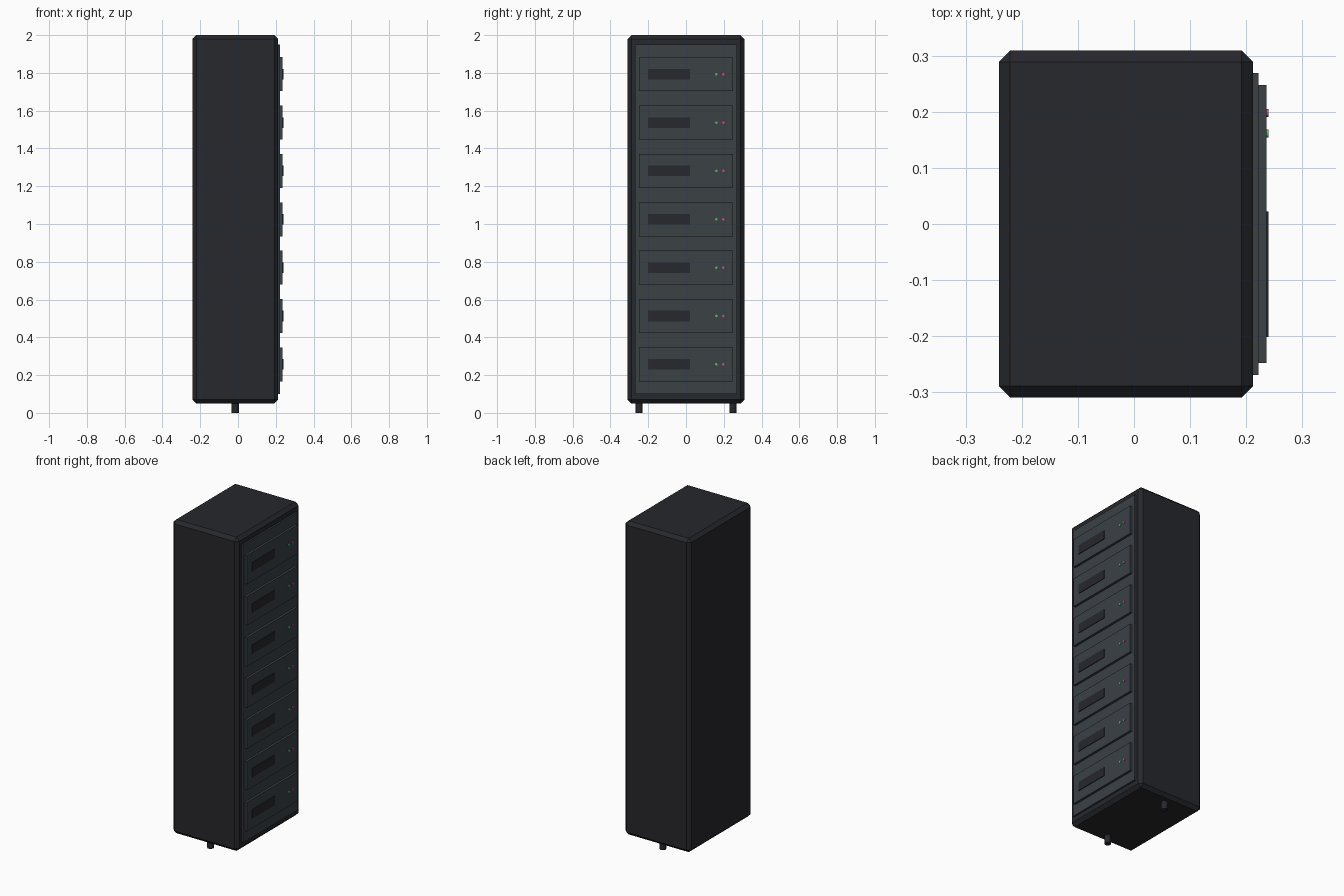
import bpy
from math import pi

if "Cube" in bpy.data.objects:
    bpy.data.objects.remove(bpy.data.objects["Cube"])


def material(name, rgb):
    m = bpy.data.materials.new(name)
    m.diffuse_color = (*rgb, 1)
    m.use_nodes = True
    m.node_tree.nodes["Principled BSDF"].inputs["Base Color"].default_value = m.diffuse_color
    return m


BLACK = material("black_metal", (0.02, 0.021, 0.025))
GREY = material("grey_panel", (0.043, 0.052, 0.06))
GREEN = material("green_light", (0.06, 0.5, 0.15))
PINK = material("pink_light", (0.65, 0.06, 0.28))


def box(name, x, y, z, mat):
    """Box from (min, max) pairs on each axis."""
    bpy.ops.mesh.primitive_cube_add(size=1, location=[sum(a) / 2 for a in (x, y, z)])
    o = bpy.context.object
    o.name = name
    o.scale = [a[1] - a[0] for a in (x, y, z)]
    bpy.ops.object.transform_apply(location=False, rotation=False, scale=True)
    o.data.materials.append(mat)
    return o


def cylinder(name, loc, radius, depth, mat, rot=(0, 0, 0)):
    bpy.ops.mesh.primitive_cylinder_add(vertices=16, radius=radius, depth=depth,
                                        location=loc, rotation=rot)
    o = bpy.context.object
    o.name = name
    o.data.materials.append(mat)
    bpy.ops.object.shade_smooth_by_angle(angle=pi / 6)


# Cabinet with chamfered edges
cabinet = box("cabinet", (-0.241, 0.212), (-0.309, 0.309), (0.05, 2.0), BLACK)
bevel = cabinet.modifiers.new("chamfer", "BEVEL")
bevel.width = 0.02
bevel.segments = 1

# Panel covering the equipment side
box("rack_panel", (0.20, 0.222), (-0.269, 0.269), (0.10, 1.95), GREY)

# Seven rack units, each with a display slot and two status lights
for i in range(7):
    z = 0.257 + i * 0.256
    box(f"rack_unit_{i + 1}", (0.215, 0.236), (-0.248, 0.248), (z - 0.09, z + 0.09), GREY)
    box(f"drive_slot_{i + 1}", (0.23, 0.24), (-0.201, 0.022), (z - 0.028, z + 0.028), BLACK)
    for label, y, mat in (("green", 0.161, GREEN), ("pink", 0.198, PINK)):
        cylinder(f"{label}_light_{i + 1}", (0.235, y, z), 0.007, 0.01, mat, (0, pi / 2, 0))

# Two feet on the centre line of the cabinet
for side, y in (("near", -0.248), ("far", 0.248)):
    cylinder(f"{side}_foot", (-0.015, y, 0.03), 0.019, 0.06, BLACK)
